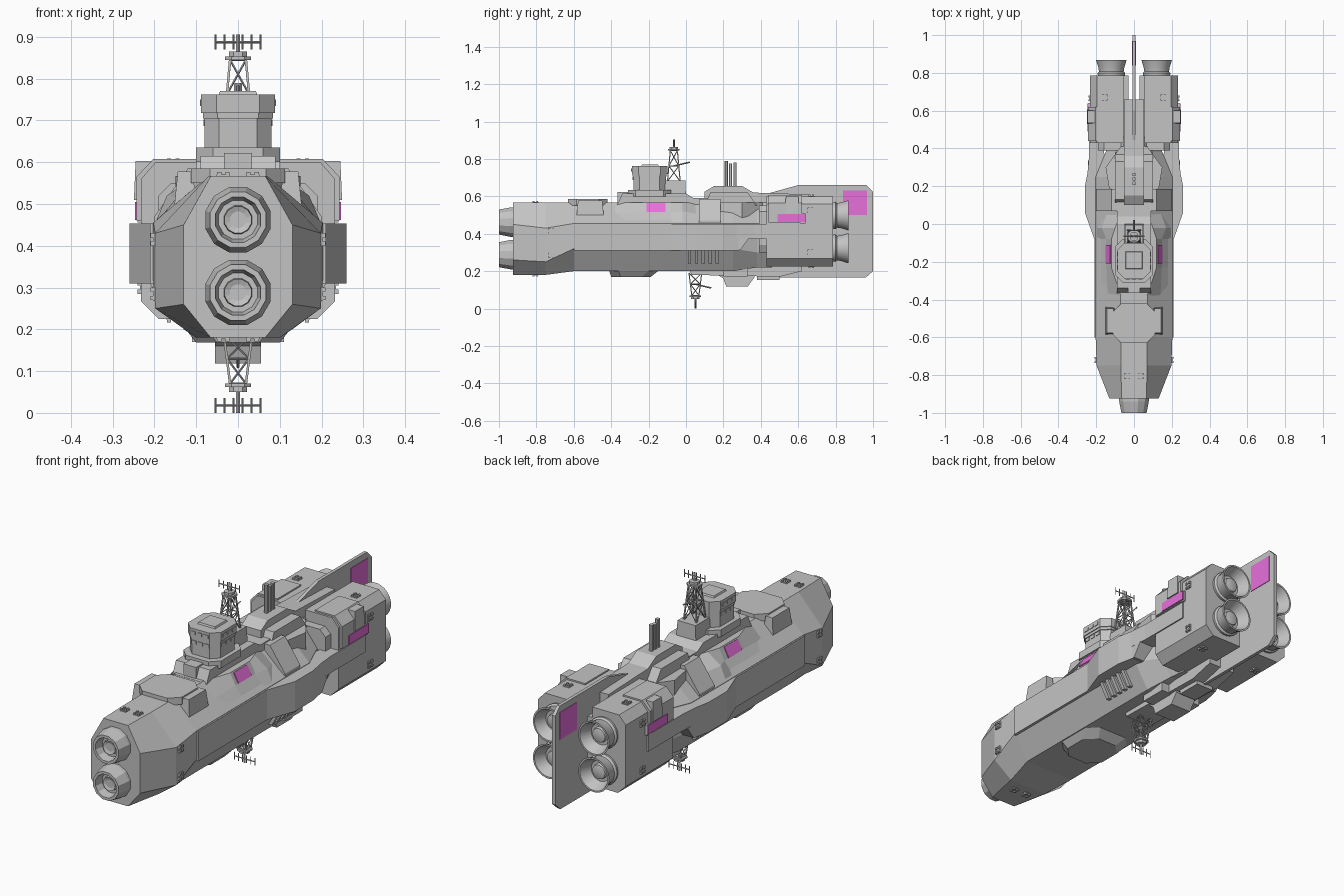
import bpy, bmesh, math
from mathutils import Vector

if "Cube" in bpy.data.objects:
    bpy.data.objects.remove(bpy.data.objects["Cube"])


def material(name, rgb):
    m = bpy.data.materials.new(name)
    m.use_nodes = True
    m.diffuse_color = (*rgb, 1)
    m.node_tree.nodes["Principled BSDF"].inputs["Base Color"].default_value = (*rgb, 1)
    return m


GREY = material("hull grey", (0.55, 0.55, 0.55))
PINK = material("marking pink", (0.9, 0.18, 0.8))


def finish(name, bm, mat=GREY, mirror=False):
    bmesh.ops.recalc_face_normals(bm, faces=bm.faces)
    me = bpy.data.meshes.new(name)
    bm.to_mesh(me)
    bm.free()
    me.materials.append(mat)
    ob = bpy.data.objects.new(name, me)
    bpy.context.collection.objects.link(ob)
    if mirror:
        ob.modifiers.new("Mirror", "MIRROR").use_mirror_merge = False
    return ob


def add_loft(bm, rings):
    rows = [[bm.verts.new(p) for p in r] for r in rings]
    n = len(rows[0])
    for a, b in zip(rows, rows[1:]):
        for i in range(n):
            j = (i + 1) % n
            bm.faces.new((a[i], a[j], b[j], b[i]))
    bm.faces.new(rows[0])
    bm.faces.new(rows[-1])


def loft(name, rings, **kw):
    bm = bmesh.new()
    add_loft(bm, rings)
    return finish(name, bm, **kw)


def place(axis, p, t):
    return {"x": (t, *p), "y": (p[0], t, p[1]), "z": (*p, t)}[axis]


def prism(name, axis, lo, hi, pts, **kw):
    return loft(name, [[place(axis, p, t) for p in pts] for t in (lo, hi)], **kw)


def box(name, x, y, z, taper=0.0, **kw):
    # taper pulls in the edges of the top
    rings = []
    for h, t in ((z[0], 0), (z[1], taper)):
        rings.append([(x[0] + t, y[0] + t, h), (x[1] - t, y[0] + t, h),
                      (x[1] - t, y[1] - t, h), (x[0] + t, y[1] - t, h)])
    return loft(name, rings, **kw)


def both(half):
    # complete a half outline with its reflection
    return half + [(-a, b) for a, b in reversed(half)]


def octagon(w, y0, y1, c):
    return both([(w - c, y0), (w, y0 + c), (w, y1 - c), (w - c, y1)])


# Main hull: top half width, side half width, side heights, bottom half width and height
SECTIONS = [(-0.925, .065, .13, .45, .26, .065, .18), (-0.75, .07, .198, .43, .25, .1, .18),
            (-0.6, .07, .203, .455, .32, .13, .2), (0.25, .08, .203, .455, .32, .13, .2),
            (0.38, .06, .15, .455, .3, .1, .22), (0.46, .05, .13, .45, .3, .09, .22)]
loft("main_hull", [[(x, y, z) for x, z in both([(tw, .567), (sw, zh), (sw, zl), (bw, bz)])]
                   for y, tw, sw, zh, zl, bw, bz in SECTIONS])

# Side armour and its rear prongs
prism("side_armour", "z", .31, .453, [(.14, -.6), (.21, -.6), (.21, -.08), (.26, .06), (.26, .2),
                                      (.244, .28), (.14, .28)], mirror=True)
prism("side_prong", "z", .373, .453, [(.14, .27), (.246, .27), (.238, .36), (.238, .625), (.2, .625)],
      mirror=True)
prism("prong_root", "x", .16, .243, [(.27, .312), (.29, .312), (.335, .375), (.27, .375)], mirror=True)

# Shoulder swelling beside the tower, with its pink panel
SHOULDER = [(-.38, .07, .14, .507), (-.23, .12, .147, .515), (-.08, .12, .147, .515),
            (-.02, .1, .17, .52), (.06, .07, .14, .507)]
loft("shoulder", [[(.0, y, .42), (.2, y, .45), (bx, y, bz), (a, y, .568), (0, y, .568)]
                  for y, a, bx, bz in SHOULDER], mirror=True)
prism("shoulder_marking", "y", -.21, -.11, [(.122, .562), (.147, .515), (.151, .517), (.126, .564)],
      mat=PINK, mirror=True)
prism("shoulder_housing", "y", .07, .185, [(.05, .585), (.12, .585), (.2, .47), (.2, .44), (.05, .44)],
      mirror=True)
prism("rear_fairing", "z", .45, .567, [(0, .18), (.13, .18), (.15, .3), (.07, .41), (0, .41)], mirror=True)

# Forward hatch
prism("forward_hatch", "z", .55, .585, octagon(.112, -.63, -.42, .045))
box("hatch_side_box", (.1, .152), (-.585, -.44), (.5, .578), .008, mirror=True)

# Command tower and its deck
prism("tower_deck", "x", -.09, .09, [(-.37, .55), (-.34, .615), (0, .615), (.04, .59), (.12, .59), (.12, .55)])
prism("tower_plinth", "z", .6, .635, octagon(.1, -.31, -.08, .04))
box("tower_step", (-.033, .033), (-.365, -.28), (.56, .622))
prism("tower_body", "z", .62, .722, octagon(.08, -.282, -.108, .034))
prism("tower_bridge", "z", .718, .762, octagon(.088, -.29, -.1, .037))
prism("tower_cornice", "z", .705, .72, octagon(.084, -.286, -.104, .035))
box("tower_roof", (-.047, .047), (-.24, -.145), (.76, .77), .004)
box("tower_annex", (-.052, .052), (-.12, .0), (.6, .685), .004)
bm = bmesh.new()
for z, w, front in ((.742, .088, -.29), (.694, .08, -.282)):
    for x in (-.034, 0, .034):
        add_loft(bm, [[(x + sx * .012, t, z + sz * .008) for sx, sz in ((-1, -1), (1, -1), (1, 1), (-1, 1))]
                      for t in (front - .003, front + .003)])
    for s in (-1, 1):
        for y in (-.23, -.195, -.16):
            add_loft(bm, [[(t, y + sy * .012, z + sz * .008) for sy, sz in ((-1, -1), (1, -1), (1, 1), (-1, 1))]
                          for t in (s * (w - .003), s * (w + .003))])
finish("tower_windows", bm)

# Rear spine and exhaust stacks
prism("spine", "x", -.052, .052, [(.1, .5), (.1, .625), (.15, .655), (.3, .655), (.36, .62), (.66, .61),
                                  (.66, .3), (.3, .3)])
prism("spine_skirt", "x", -.1, .1, [(.1, .55), (.13, .62), (.33, .62), (.38, .55)])
for i, (y, top) in enumerate(((.215, .79), (.238, .775), (.262, .78))):
    prism(f"stack_{i}", "z", .64, top, octagon(.009, y - .009, y + .009, .004))

# Tail fin with pink panels
prism("tail_fin", "x", -.008, .008, [(.42, .165), (.96, .165), (1, .2), (1, .625), (.965, .66), (.6, .66),
                                     (.42, .61)])
box("fin_marking", (.006, .0105), (.84, .968), (.5, .63), mat=PINK, mirror=True)

# Rear engine blocks
prism("engine_block", "y", .43, .787, [(.03, .225), (.19, .225), (.232, .267), (.232, .56), (.197, .6), (.055, .6),
                                       (.055, .55), (.03, .55)], mirror=True)
prism("block_shoulder", "y", .44, .62, [(.1, .46), (.243, .46), (.243, .565), (.203, .607), (.1, .607)], mirror=True)
prism("block_slope", "y", .39, .45, [(.05, .3), (.17, .3), (.19, .34), (.19, .52), (.16, .55), (.05, .55)], mirror=True)
box("block_side_box", (.19, .249), (.53, .605), (.51, .603), .004, mirror=True)
box("block_marking", (.24, .2465), (.49, .638), (.462, .505), mat=PINK, mirror=True)
box("block_marking_back", (.22, .241), (.61, .64), (.455, .507), mirror=True)


# Engine nozzles
def nozzle(name, x, z, y0, sign, profile, sides):
    angles = [2 * math.pi * (i + .5) / sides for i in range(sides)]
    return loft(name, [[(x + r * math.cos(a), y0 + sign * d, z + r * math.sin(a)) for a in angles]
                       for r, d in profile], mirror=x > 0)


NOSE = [(.081, -.01), (.081, .02), (.069, .08), (.056, .08), (.048, .04), (.035, .04), (.033, .055), (.02, .05)]
TAIL = [(.07, -.01), (.074, .012), (.066, .02), (.07, .045), (.082, .082), (.074, .082), (.05, .03),
        (.036, .03), (.033, .045), (.015, .05)]
for level, z in (("upper", .462), ("lower", .288)):
    nozzle(f"nose_nozzle_{level}", 0, z, -.92, -1, NOSE, 12)
for level, z in (("upper", .498), ("lower", .323)):
    ob = nozzle(f"tail_nozzle_{level}", .12, z, .787, 1, TAIL, 24)
    bpy.ops.object.select_all(action="DESELECT")
    ob.select_set(True)
    bpy.context.view_layer.objects.active = ob
    bpy.ops.object.shade_smooth_by_angle(angle=math.radians(28))

# Keel parts
loft("belly_bay", [[(x, y, z) for x, y in octagon(w, a, b, .05)]
                   for z, w, a, b in ((.24, .14, -.47, -.1), (.2, .125, -.41, -.15), (.168, .1, -.4, -.19))])
prism("keel", "x", -.07, .07, [(.0, .25), (.03, .18), (.5, .17), (.62, .2), (.62, .3), (.0, .3)])
prism("keel_pod", "x", -.055, .055, [(.14, .2), (.2, .16), (.215, .118), (.33, .118), (.365, .165), (.365, .2)])
box("keel_block", (-.045, .045), (.38, .5), (.152, .22))
box("keel_side_block", (.05, .11), (.2, .33), (.17, .26), mirror=True)
for i in range(5):
    y = .01 + i * .037
    prism(f"vent_rib_{i}", "y", y, y + .018, [(.12, .24), (.172, .24), (.212, .312), (.12, .312)], mirror=True)


# Lattice masts
def strut(bm, a, b, r=.0025):
    a, b = Vector(a), Vector(b)
    q = (b - a).to_track_quat("Z", "Y")
    ring = [q @ Vector((r * math.cos(k * math.pi / 2), r * math.sin(k * math.pi / 2), 0)) for k in range(4)]
    add_loft(bm, [[p + v for v in ring] for p in (a, b)])


def mast(name, y, z0, z1, tip, wide):
    s = 1 if z1 > z0 else -1
    bm = bmesh.new()
    corners = ((-1, -1), (1, -1), (1, 1), (-1, 1))
    levels = []
    for k in range(3):
        w = wide + (.019 - wide) * k / 2
        levels.append([(cx * w, y + cy * w, z0 + (z1 - z0) * k / 2) for cx, cy in corners])
    for low, high in zip(levels, levels[1:]):
        for i in range(4):
            j = (i + 1) % 4
            strut(bm, low[i], high[i], .004)
            strut(bm, low[i], high[j])
            strut(bm, low[j], high[i])
            strut(bm, high[i], high[j], .003)
    # platform, yards and comb aerial
    for w, a, b in ((.031, 0, .008), (.022, .008, .02)):
        add_loft(bm, [[(px, py, z1 + s * t) for px, py in octagon(w, y - w, y + w, w * .5)] for t in (a, b)])
    bar = tip - s * .018
    strut(bm, (0, y, z1), (0, y, tip), .005)
    strut(bm, (-.055, y, bar), (.055, y, bar), .003)
    for k in range(6):
        x = -.054 + k * .0216
        strut(bm, (x, y, tip), (x, y, tip - s * .036))
    strut(bm, (0, y, (z0 + z1) / 2), (0, y + .085, (z0 + z1) / 2 + s * .02), .004)
    finish(name, bm)


mast("upper_mast", -.065, .68, .845, .905, .034)
mast("lower_mast", .05, .19, .07, .0, .034)


# Manoeuvring thruster pads: a plate with four small nubs
def pad(name, axis, p, t, out, mirror=True):
    def quad(cx, cy, h):
        return [(p[0] + cx - h, p[1] + cy - h), (p[0] + cx + h, p[1] + cy - h),
                (p[0] + cx + h, p[1] + cy + h), (p[0] + cx - h, p[1] + cy + h)]
    bm = bmesh.new()
    for cx, cy, h, top in [(0, 0, .016, .003)] + [(a * .01, b * .01, .005, .009) for a in (-1, 1) for b in (-1, 1)]:
        add_loft(bm, [[place(axis, q, v) for q in quad(cx, cy, h)] for v in (t - out * .006, t + out * top)])
    finish(name, bm, mirror=mirror)


for i, z in enumerate((.415, .285)):
    pad(f"bow_side_pad_{i}", "x", (-.72, z), .2, 1)
for i, z in enumerate((.525, .3)):
    pad(f"stern_side_pad_{i}", "x", (.665, z), .232, 1)
pad("bow_top_pad", "z", (.035, -.805), .567, 1)
pad("bow_bottom_pad", "z", (.035, -.805), .18, -1)
pad("stern_top_pad", "z", (.155, .67), .6, 1)
pad("stern_bottom_pad", "z", (.155, .67), .225, -1)
